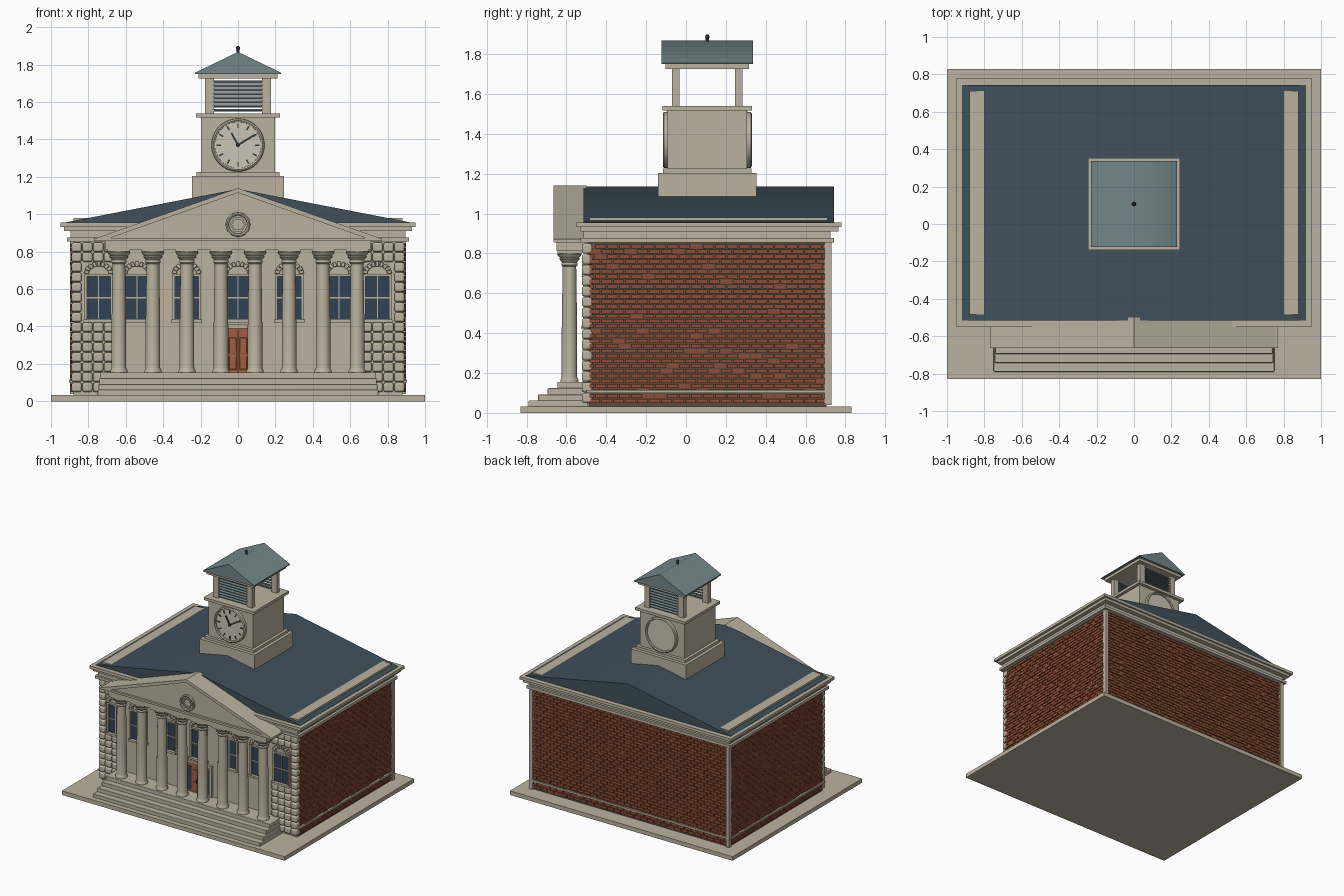
import bpy, bmesh, math, random
from mathutils import Matrix, Vector

if "Cube" in bpy.data.objects:
    bpy.data.objects.remove(bpy.data.objects["Cube"])

random.seed(4)

def mat(name, r, g, b):
    m = bpy.data.materials.new(name)
    m.diffuse_color = (r, g, b, 1)
    m.use_nodes = True
    m.node_tree.nodes["Principled BSDF"].inputs["Base Color"].default_value = m.diffuse_color
    return m

STONE = mat("cream stone", 0.50, 0.45, 0.35)
BRICK = mat("red brick", 0.26, 0.075, 0.035)
MORTAR = mat("dark mortar", 0.10, 0.07, 0.05)
ROOF = mat("dark slate roof", 0.05, 0.08, 0.105)
COPPER = mat("grey green roof", 0.17, 0.24, 0.25)
GLASS = mat("window glass", 0.03, 0.055, 0.09)
WOOD = mat("door wood", 0.36, 0.11, 0.05)
IRON = mat("dark iron", 0.03, 0.035, 0.04)
FACE = mat("clock face", 0.60, 0.56, 0.46)

def finish(name, bm, material, smooth=None, bevel=0):
    bmesh.ops.recalc_face_normals(bm, faces=bm.faces)
    me = bpy.data.meshes.new(name)
    bm.to_mesh(me)
    bm.free()
    me.materials.append(material)
    ob = bpy.data.objects.new(name, me)
    bpy.context.scene.collection.objects.link(ob)
    if bevel:
        b = ob.modifiers.new("bevel", 'BEVEL')
        b.width, b.segments = bevel, 2
    if smooth:
        bpy.ops.object.select_all(action='DESELECT')
        bpy.context.view_layer.objects.active = ob
        ob.select_set(True)
        bpy.ops.object.shade_smooth_by_angle(angle=math.radians(smooth))
    return ob

def add_box(bm, x0, x1, y0, y1, z0, z1, turn=None):
    m = Matrix.Translation(((x0+x1)/2, (y0+y1)/2, (z0+z1)/2))
    if turn:
        m = m @ Matrix.Rotation(turn[0], 4, turn[1])
    m = m @ Matrix.Diagonal((x1-x0, y1-y0, z1-z0, 1))
    bmesh.ops.create_cube(bm, size=1, matrix=m)

def boxes(name, items, material, bevel=0):
    bm = bmesh.new()
    for it in items:
        add_box(bm, *it)
    return finish(name, bm, material, 40 if bevel else None, bevel)

def prism(name, pts, y0, y1, material, smooth=None):
    bm = bmesh.new()
    a = [bm.verts.new((x, y0, z)) for x, z in pts]
    b = [bm.verts.new((x, y1, z)) for x, z in pts]
    bm.faces.new(a)
    bm.faces.new(b)
    for i in range(len(pts)):
        j = (i+1) % len(pts)
        bm.faces.new((a[i], a[j], b[j], b[i]))
    return finish(name, bm, material, smooth)

def lathe(bm, profile, place, n=24, closed=False):
    # profile of (radius, height) spun round the local z axis
    rings = [[bm.verts.new(place @ Vector((r*math.cos(2*math.pi*k/n), r*math.sin(2*math.pi*k/n), h)))
              for k in range(n)] for r, h in profile]
    pairs = list(zip(rings, rings[1:])) + ([(rings[-1], rings[0])] if closed else [])
    for p, q in pairs:
        for k in range(n):
            l = (k+1) % n
            bm.faces.new((p[k], p[l], q[l], q[k]))
    if not closed:
        bm.faces.new(rings[0])
        bm.faces.new(rings[-1])

def facing(x, y, z, side):
    # local z points to -y (side -1) or +y (side 1)
    return Matrix.Translation((x, y, z)) @ Matrix.Rotation(-side*math.pi/2, 4, 'X')

def spun(name, profile, place, material, n=24, closed=False):
    bm = bmesh.new()
    lathe(bm, profile, place, n, closed)
    return finish(name, bm, material, 35)

# ground slab, porch steps
boxes("base_slab", [(-1, 1, -0.83, 0.83, 0, 0.033)], STONE)
boxes("porch_steps", [(-0.75+i*0.005, 0.75-i*0.005, -0.79+i*0.048, -0.49, 0.03, 0.062+i*0.031)
                      for i in range(4)], STONE, 0.004)

# wall core, stone front and parapet block
boxes("wall_core", [(-0.88, 0.88, -0.49, 0.705, 0.03, 0.86)], MORTAR)
boxes("front_wall", [(-0.88, 0.88, -0.497, -0.48, 0.03, 0.86)], STONE)
boxes("parapet_block", [(-0.88, 0.88, -0.485, 0.71, 0.86, 0.98)], STONE)

# bricks on the sides and back, staggered by row
bricks = []
rows, pitch, length = 32, 0.025, 0.06
for r in range(rows):
    z = 0.05 + r*pitch
    off = length/2 if r % 2 else 0
    def runs(start, end):
        t = start - off
        while t < end - 0.005:
            a, b = max(t, start), min(t+length-0.006, end)
            if b - a > 0.008:
                yield a, b, random.uniform(0.007, 0.015)
            t += length
    for s in (-1, 1):
        for a, b, d in runs(-0.485, 0.70):
            x0, x1 = sorted((s*0.875, s*(0.88+d)))
            bricks.append((x0, x1, a, b, z, z+pitch-0.005))
    for a, b, d in runs(-0.87, 0.87):
        bricks.append((a, b, 0.70, 0.705+d, z, z+pitch-0.005))
boxes("brick_courses", bricks, BRICK)

# corner boards and plinth band
boxes("rear_corner_boards", [(s*0.883-0.014, s*0.883+0.014, 0.695, 0.73, 0.04, 0.86) for s in (-1, 1)], STONE)
boxes("plinth_band", [(-0.903, 0.903, -0.50, 0.726, 0.10, 0.115)], STONE)

# rusticated blocks at the front wings
blocks = []
for s in (-1, 1):
    for r in range(15):
        z = 0.05 + r*0.0535
        for c in range(4):
            xo, xi = 0.89-c*0.058, 0.89-(c+1)*0.058+0.004
            if c > 0 and 0.40 < z < 0.74:
                continue
            x0, x1 = sorted((s*xo, s*xi))
            blocks.append((x0, x1, -0.522, -0.47, z, z+0.05))
boxes("rusticated_blocks", blocks, STONE, 0.01)

# front windows with frames and block arches
glass, frames, arches = [], [], []
for cx in (-0.745, -0.54, -0.275, 0, 0.275, 0.54, 0.745):
    glass.append((cx-0.066, cx+0.066, -0.503, -0.49, 0.44, 0.67))
    frames += [(cx+s*0.069-0.006, cx+s*0.069+0.006, -0.515, -0.49, 0.435, 0.68) for s in (-1, 1)]
    frames += [(cx-0.075, cx+0.075, -0.515, -0.49, 0.667, 0.68),
               (cx-0.066, cx+0.066, -0.509, -0.49, 0.55, 0.557),
               (cx-0.003, cx+0.003, -0.508, -0.49, 0.44, 0.67),
               (cx-0.082, cx+0.082, -0.525, -0.49, 0.422, 0.438)]
    for k in range(9):
        a = math.pi*(k+0.5)/9
        x, z = cx+0.065*math.cos(a), 0.682+0.052*math.sin(a)
        arches.append((x-0.013, x+0.013, -0.523, -0.49, z-0.009, z+0.009, (-a, 'Y')))
boxes("window_glass", glass, GLASS)
boxes("window_frames", frames, STONE)
boxes("window_arches", arches, STONE, 0.004)

# entrance door
boxes("door_surround", [(-0.125, -0.105, -0.52, -0.49, 0.15, 0.41), (0.105, 0.125, -0.52, -0.49, 0.15, 0.41),
                        (-0.125, 0.125, -0.52, -0.49, 0.39, 0.41)], STONE)
boxes("door_leaves", [(-0.105, 0.105, -0.507, -0.49, 0.15, 0.39)], WOOD)
boxes("door_panels", [(s*0.028-0.02, s*0.028+0.02, -0.513, -0.50, z0, z1)
                      for s in (-1, 1) for z0, z1 in ((0.17, 0.24), (0.255, 0.34))], WOOD, 0.003)
boxes("door_sidelights", [(s*0.08-0.018, s*0.08+0.018, -0.511, -0.50, 0.17, 0.36) for s in (-1, 1)], GLASS)
boxes("door_gap_and_handles", [(-0.002, 0.002, -0.51, -0.50, 0.155, 0.385)] +
      [(s*0.009-0.002, s*0.009+0.002, -0.52, -0.50, 0.24, 0.27) for s in (-1, 1)], IRON)

# portico columns
shaft = [(0.046, 0.15), (0.046, 0.165), (0.041, 0.172), (0.039, 0.18), (0.039, 0.40), (0.034, 0.735),
         (0.041, 0.742), (0.041, 0.75), (0.037, 0.755), (0.045, 0.765), (0.052, 0.772), (0.048, 0.778),
         (0.057, 0.787), (0.062, 0.797), (0.058, 0.803)]
bm = bmesh.new()
col_x = [-0.637+i*0.182 for i in range(8)]
for x in col_x:
    lathe(bm, shaft, Matrix.Translation((x, -0.585, 0)))
finish("portico_columns", bm, STONE, 40)
boxes("column_abacus", [(x-0.06, x+0.06, -0.645, -0.525, 0.80, 0.815) for x in col_x], STONE)

# entablature and pediment
boxes("portico_entablature", [(-0.71, 0.71, -0.65, -0.49, 0.812, 0.86)], STONE)
prism("pediment", [(-0.75, 0.858), (0.75, 0.858), (0, 1.125)], -0.645, -0.49, STONE)
boxes("pediment_base_moulding", [(-0.77, 0.77, -0.662, -0.50, 0.856, 0.872)], STONE)
for s, n in ((-1, "left"), (1, "right")):
    prism("pediment_rake_" + n, [(s*0.77, 0.858), (s*0.77, 0.868), (0, 1.14), (0, 1.115), (s*0.72, 0.86)],
          -0.664, -0.50, STONE)
spun("medallion_ring", [(0.048, 0), (0.05, 0.012), (0.058, 0.016), (0.065, 0.012), (0.066, 0)],
     facing(0, -0.645, 0.945, -1), STONE, 28, True)
spun("medallion_inner_ring", [(0.032, 0), (0.032, 0.012), (0.043, 0.012), (0.043, 0)],
     facing(0, -0.645, 0.945, -1), STONE, 6, True)

# main cornice and roof
boxes("main_cornice", [(-0.915, 0.915, -0.53, 0.742, 0.855, 0.877), (-0.895, 0.895, -0.515, 0.725, 0.877, 0.91),
                       (-0.93, 0.93, -0.53, 0.765, 0.91, 0.932), (-0.95, 0.95, -0.55, 0.78, 0.932, 0.955)], STONE)
prism("main_roof", [(-0.92, 0.94), (0.92, 0.94), (0.92, 0.957), (0, 1.135), (-0.92, 0.957)],
      -0.515, 0.743, ROOF, 30)

# clock tower
TY = 0.107
def tower(h, z0, z1):
    return (-h, h, TY-h, TY+h, z0, z1)
boxes("tower_base", [tower(0.247, 1.0, 1.205)], STONE)
boxes("tower_shaft", [tower(0.199, 1.2, 1.53)], STONE)
boxes("tower_bands", [tower(0.222, 1.205, 1.226), tower(0.225, 1.518, 1.54)], STONE)
CZ = 1.37
for side, n in ((-1, "front"), (1, "rear")):
    y = TY + side*0.198
    spun("clock_face_" + n, [(0.128, 0), (0.128, 0.012)], facing(0, y, CZ, side), FACE, 40)
    spun("clock_ring_" + n, [(0.122, 0), (0.124, 0.02), (0.132, 0.025), (0.14, 0.02), (0.142, 0)],
         facing(0, y, CZ, side), STONE, 40, True)
marks = []
yf = TY - 0.214
for k in range(12):
    a = math.pi*k/6
    x, z = 0.103*math.sin(a), CZ + 0.103*math.cos(a)
    marks.append((x-0.004, x+0.004, yf, yf+0.008, z-0.012, z+0.012, (a, 'Y')))
for a, l in ((-0.5, 0.075), (1.02, 0.105)):
    x, z = l/2*math.sin(a), CZ + l/2*math.cos(a)
    marks.append((x-0.005, x+0.005, yf-0.004, yf+0.005, z-l/2, z+l/2, (a, 'Y')))
boxes("clock_marks_and_hands", marks, IRON)
spun("clock_hub", [(0.011, 0), (0.011, 0.02)], facing(0, TY-0.2, CZ, -1), IRON, 16)

# belfry with louvres
boxes("belfry_posts", [(sx*0.152-0.024, sx*0.152+0.024, TY+sy*0.158-0.019, TY+sy*0.158+0.019, 1.53, 1.73)
                       for sx in (-1, 1) for sy in (-1, 1)], STONE)
boxes("belfry_louvres", [(-0.13, 0.13, TY+sy*0.158-0.017, TY+sy*0.158+0.017, z-0.003, z+0.003, (-sy*0.25, 'X'))
                         for sy in (-1, 1) for z in [1.557+0.0215*i for i in range(8)]], COPPER)
boxes("belfry_top_band", [tower(0.21, 1.727, 1.75)], STONE)
prism("belfry_roof", [(-0.23, 1.75), (0.23, 1.75), (0.23, 1.757), (0, 1.868), (-0.23, 1.757)],
      TY-0.23, TY+0.23, COPPER, 58)
spun("finial", [(0.008, 1.85), (0.008, 1.878), (0.011, 1.884), (0.009, 1.895), (0.003, 1.9)],
     Matrix.Translation((0, TY, 0)), IRON, 12)
